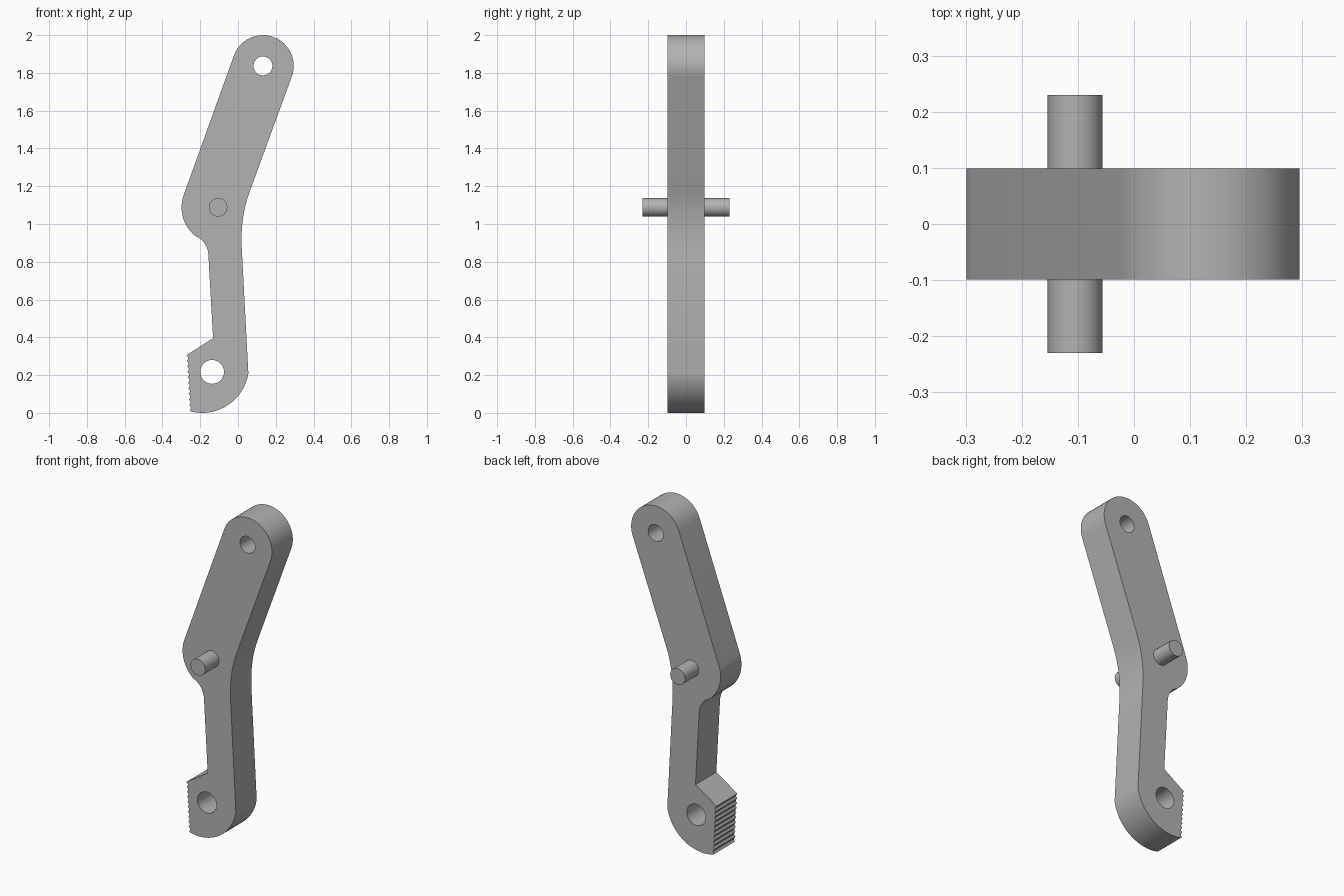
import bpy, bmesh
from math import cos, sin, pi, radians
from mathutils import Vector

old = bpy.data.objects.get("Cube")
if old:
    bpy.data.objects.remove(old, do_unlink=True)

HALF = 0.099                      # half thickness of the plate
TOP = Vector((0.132, 1.837))      # upper eye
PIVOT = Vector((-0.105, 1.088))   # cross pin
LOW = Vector((-0.137, 0.217))     # lower eye

steel = bpy.data.materials.new("grey_steel")
steel.use_nodes = True
GREY = (0.45, 0.45, 0.45, 1)
steel.diffuse_color = GREY
steel.node_tree.nodes["Principled BSDF"].inputs["Base Color"].default_value = GREY


def arc(centre, r, a0, a1, n):
    angles = [radians(a0 + (a1 - a0) * i / n) for i in range(n + 1)]
    return [Vector((centre[0] + r * cos(a), centre[1] + r * sin(a))) for a in angles]


def bend(p, q, s, n=8):
    p, q, s = Vector(p), Vector(q), Vector(s)
    return [p * (1 - t) ** 2 + q * 2 * t * (1 - t) + s * t * t
            for t in (i / n for i in range(n + 1))]


def prism(name, outline, half):
    """Extrude an outline in the xz plane symmetrically along y."""
    bm = bmesh.new()
    face = bm.faces.new([bm.verts.new((p.x, -half, p.y)) for p in outline])
    new = bmesh.ops.extrude_face_region(bm, geom=[face], use_keep_orig=True)["geom"]
    moved = [g for g in new if isinstance(g, bmesh.types.BMVert)]
    bmesh.ops.translate(bm, verts=moved, vec=(0, 2 * half, 0))
    bmesh.ops.recalc_face_normals(bm, faces=bm.faces)
    mesh = bpy.data.meshes.new(name)
    bm.to_mesh(mesh)
    bm.free()
    mesh.materials.append(steel)
    obj = bpy.data.objects.new(name, mesh)
    bpy.context.collection.objects.link(obj)
    return obj


def smooth(obj):
    bpy.ops.object.select_all(action="DESELECT")
    obj.select_set(True)
    bpy.context.view_layer.objects.active = obj
    bpy.ops.object.shade_smooth_by_angle(angle=radians(30))


# Serrated edge of the foot: shallow grooves between rounded ridges
TEETH = 10
start, end = Vector((-0.273, 0.305)), Vector((-0.257, 0.013))
teeth = []
for i in range(TEETH * 4 + 1):
    t = i / (TEETH * 4)
    p = start.lerp(end, t)
    p.x += 0.009 * abs(sin(pi * t * TEETH))
    teeth.append(p)

# Outline of the lever, counter-clockwise from the upper eye
outline = (arc(TOP, 0.163, -20, 160, 24)
           + arc(PIVOT, 0.194, 160, 231, 12)
           + bend((-0.215, 0.932), (-0.163, 0.902), (-0.157, 0.84))
           + [Vector((-0.132, 0.396))]
           + teeth
           + arc((-0.19, 0.248), 0.248, -104, -9, 16)
           + bend((0.02, 0.87), (0.011, 1.036), (0.063, 1.175)))
lever = prism("lever_arm", outline, HALF)

# Bored eyes
for name, centre, r in (("upper_bore", TOP, 0.05), ("lower_bore", LOW, 0.063)):
    cutter = prism(name, arc(centre, r, 0, 348.75, 31), 0.3)
    cutter.hide_render = True
    mod = lever.modifiers.new(name, "BOOLEAN")
    mod.operation = "DIFFERENCE"
    mod.solver = "EXACT"
    mod.object = cutter
    bpy.context.view_layer.objects.active = lever
    bpy.ops.object.modifier_apply(modifier=name)
    bpy.data.objects.remove(cutter, do_unlink=True)
smooth(lever)

# Cross pin through the elbow
pin = prism("cross_pin", arc(PIVOT, 0.049, 0, 345, 23), 0.23)
smooth(pin)
